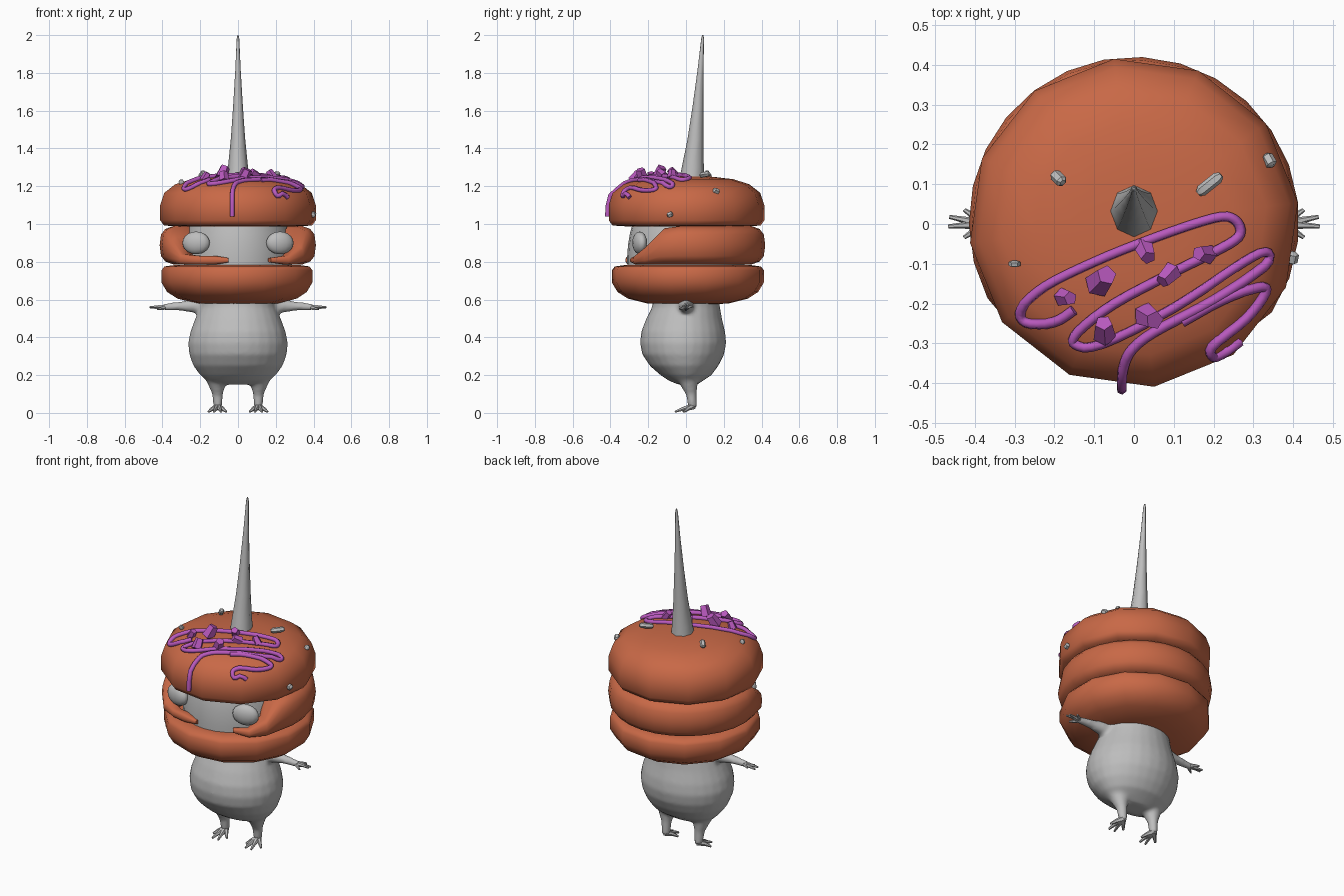
import bpy, bmesh, math, random
from mathutils import Vector, Matrix
from mathutils.bvhtree import BVHTree
from mathutils.geometry import interpolate_bezier

if "Cube" in bpy.data.objects:
    bpy.data.objects.remove(bpy.data.objects["Cube"])

random.seed(4)


def material(name, colour):
    m = bpy.data.materials.new(name)
    m.diffuse_color = (*colour, 1)
    m.use_nodes = True
    m.node_tree.nodes["Principled BSDF"].inputs["Base Color"].default_value = m.diffuse_color
    return m


BUN = material("baked_orange", (0.58, 0.14, 0.062))
GREY = material("light_grey", (0.51, 0.51, 0.51))
ICING = material("purple_icing", (0.48, 0.10, 0.51))


def finish(name, bm, mat, angle=50):
    """Turn a bmesh into an object; angle 0 keeps it faceted."""
    bmesh.ops.recalc_face_normals(bm, faces=bm.faces)
    me = bpy.data.meshes.new(name)
    bm.to_mesh(me)
    bm.free()
    me.materials.append(mat)
    if angle:
        me.shade_smooth()
        me.set_sharp_from_angle(angle=math.radians(angle))
    ob = bpy.data.objects.new(name, me)
    bpy.context.collection.objects.link(ob)
    return ob


def skin(bm, rings):
    """Bridge a list of point loops and cap both ends."""
    loops = [[bm.verts.new(p) for p in ring] for ring in rings]
    n = len(loops[0])
    for a, b in zip(loops, loops[1:]):
        for i in range(n):
            j = (i + 1) % n
            bm.faces.new((a[i], a[j], b[j], b[i]))
    bm.faces.new(loops[0][::-1])
    bm.faces.new(loops[-1])


def stack(bm, levels, n, turn=0):
    """Oval rings from (z, x radius, y radius, y centre)."""
    angles = [math.radians(turn) + math.tau * i / n for i in range(n)]
    skin(bm, [[(rx * math.cos(a), cy + ry * math.sin(a), z) for a in angles]
              for z, rx, ry, cy in levels])


def limb(bm, pts, radii, n=8):
    """Tapered tube along a nearly straight path."""
    pts = [Vector(p) for p in pts]
    q = (pts[-1] - pts[0]).to_track_quat('Z', 'Y')
    skin(bm, [[p + q @ Vector((r * math.cos(math.tau * i / n),
                               r * math.sin(math.tau * i / n), 0)) for i in range(n)]
              for p, r in zip(pts, radii)])


def smooth01(t):
    t = max(0, min(1, t))
    return t * t * (3 - 2 * t)


# Body with arms and legs fused into one skin
bm = bmesh.new()
stack(bm, [(.15, .10, .05, .01), (.17, .165, .09, 0), (.20, .20, .135, 0),
           (.25, .237, .182, -.01), (.31, .258, .217, -.015), (.37, .264, .228, -.015),
           (.43, .252, .222, -.015), (.50, .226, .20, -.01), (.56, .203, .18, 0),
           (.63, .20, .17, 0)], 28)
for s in (-1, 1):
    limb(bm, [(s * .12, 0, .24), (s * .112, .015, .16), (s * .108, .028, .10),
              (s * .107, .035, .025)], [.085, .05, .029, .023], 12)
    limb(bm, [(s * .14, 0, .565), (s * .22, 0, .567), (s * .30, 0, .565),
              (s * .40, 0, .56)], [.055, .04, .025, .018], 12)
body = finish("body", bm, GREY)
mod = body.modifiers.new("fuse", 'REMESH')
mod.mode = 'VOXEL'
mod.voxel_size = .011
mod.use_smooth_shade = True
mod = body.modifiers.new("soften", 'SMOOTH')
mod.factor = .5
mod.iterations = 5

# Hands and feet
for s, side in ((-1, "left"), (1, "right")):
    bm = bmesh.new()
    for dx, dy, dz in ((.035, .036, 0), (.072, .018, -.004), (.075, -.006, 0), (.035, -.034, -.01)):
        limb(bm, [(s * .385, 0, .56), (s * (.385 + dx * .6), dy * .6, .562 + dz),
                  (s * (.392 + dx), dy, .56 + dz)], [.015, .008, .005], 6)
    finish(side + "_hand", bm, GREY)
    bm = bmesh.new()
    for dx, y in ((-.045, -.015), (-.018, -.058), (.02, -.058), (.05, -.01)):
        limb(bm, [(s * .107, .038, .035), (s * (.107 + dx * .55), .03 + (y - .03) * .5, .022),
                  (s * (.107 + dx), y, .006)], [.018, .011, .006], 6)
    finish(side + "_foot", bm, GREY)

# Head held between the buns, with two disc eyes
bm = bmesh.new()
stack(bm, [(.76, .285, .31, 0), (.82, .287, .312, 0), (.89, .283, .307, 0),
           (.95, .272, .297, 0), (1.01, .255, .28, 0)], 28)
finish("head", bm, GREY)
for s, side in ((-1, "left"), (1, "right")):
    bm = bmesh.new()
    bmesh.ops.create_uvsphere(bm, u_segments=16, v_segments=10, radius=1)
    bm.transform(Matrix.Translation((s * .222, -.245, .90)) @ Matrix.Rotation(s * .25, 4, 'Z')
                 @ Matrix.Diagonal((.075, .036, .06, 1)))
    finish(side + "_eye", bm, GREY)

# Bottom bun
bm = bmesh.new()
stack(bm, [(z, r, r, .01) for z, r in
           ((.572, .10), (.58, .22), (.605, .32), (.64, .375), (.69, .405),
            (.755, .405), (.775, .39), (.782, .34))], 13, 97)
finish("bottom_bun", bm, BUN, 60)

# Middle bun: open at the front, with two thin ends curling round
bm = bmesh.new()
rings = []
STEPS = 24
for i in range(STEPS + 1):
    deg = 30 + 321 * i / STEPS
    d = min(deg, 360 - deg)
    full = smooth01((d - 45) / 30)
    top = .832 + .158 * full
    outer = .345 + .07 * smooth01((d - 15) / 45)
    inner = (outer - .06) * (1 - full) + .2 * full
    k = .5 if i in (0, STEPS) else 1
    rc, rr = (outer + inner) / 2, (outer - inner) / 2 * k
    zc, zr = (.785 + top) / 2, (top - .785) / 2 * k
    a = math.radians(deg)
    ring = []
    for j in range(14):
        c, s = math.cos(math.tau * j / 14), math.sin(math.tau * j / 14)
        r = rc + rr * math.copysign(abs(c) ** .7, c)
        ring.append((r * math.sin(a), .005 - r * math.cos(a),
                     zc + zr * math.copysign(abs(s) ** .7, s)))
    rings.append(ring)
skin(bm, rings)
finish("middle_bun", bm, BUN, 60)

# Top bun
bm = bmesh.new()
stack(bm, [(z, r, r, .003) for z, r in
           ((.988, .33), (.992, .395), (1.02, .415), (1.10, .415), (1.165, .393),
            (1.21, .335), (1.237, .25), (1.25, .14), (1.253, .05))], 12, 7)
bmesh.ops.recalc_face_normals(bm, faces=bm.faces)
surface = BVHTree.FromBMesh(bm)
finish("top_bun", bm, BUN, 60)


def on_bun(x, y):
    hit, normal, *_ = surface.ray_cast(Vector((x, y, 3)), Vector((0, 0, -1)))
    return (hit, normal) if hit else (Vector((x, y, 1.1)), Vector((x, y, 0)).normalized())


# Horn
bm = bmesh.new()
skin(bm, [[(r * math.cos(math.tau * i / 8), cy + r * 1.1 * math.sin(math.tau * i / 8), z)
           for i in range(8)]
          for z, cy, r in ((1.22, .03, .063), (1.30, .036, .053), (1.45, .05, .038),
                           (1.62, .063, .026), (1.82, .077, .014), (1.98, .088, .007),
                           (2.0, .089, .003))])
finish("horn", bm, GREY, 60)


# Icing strands laid over the top bun
def icing(name, pts, tail=()):
    pts = [Vector((*p, 0)) for p in pts]
    path = []
    for i in range(len(pts) - 1):
        p0, p1, p2, p3 = (pts[max(0, min(len(pts) - 1, i + o))] for o in (-1, 0, 1, 2))
        seg = interpolate_bezier(p1, p1 + (p2 - p0) / 6, p2 - (p3 - p1) / 6, p2, 5)
        path += seg[:-1] if i < len(pts) - 2 else seg
    path = [h + n * .006 for h, n in (on_bun(p.x, p.y) for p in path)]
    path += [Vector(p) for p in tail]
    cu = bpy.data.curves.new(name, 'CURVE')
    cu.dimensions = '3D'
    cu.bevel_depth = .013
    cu.bevel_resolution = 1
    cu.use_fill_caps = True
    sp = cu.splines.new('POLY')
    sp.points.add(len(path) - 1)
    for pt, p in zip(sp.points, path):
        pt.co = (*p, 1)
    sp.use_smooth = True
    cu.materials.append(ICING)
    ob = bpy.data.objects.new(name, cu)
    bpy.context.collection.objects.link(ob)


icing("icing_zigzag", [
    (-.15, -.215), (-.20, -.245), (-.27, -.245), (-.28, -.21), (-.22, -.155), (-.10, -.095),
    (.05, -.035), (.20, .015), (.25, .012), (.265, -.025), (.22, -.06), (.10, -.12),
    (-.05, -.20), (-.14, -.27), (-.145, -.30), (-.08, -.30), (.10, -.21), (.25, -.11),
    (.325, -.07), (.325, -.105), (.20, -.19), (.05, -.27), (-.01, -.32), (-.028, -.365)],
    [(-.031, -.40, 1.15), (-.031, -.412, 1.10), (-.031, -.416, 1.04)])
icing("icing_curl", [(.12, -.245), (.22, -.19), (.31, -.157), (.328, -.17), (.28, -.235),
                     (.195, -.305), (.205, -.33), (.26, -.295)])

# Candy chunks: tapered five-sided blocks
for x, y, size in ((-.17, -.185, .024), (-.08, -.14, .035), (.03, -.07, .026), (.085, -.13, .025),
                   (.175, -.075, .025), (-.075, -.265, .03), (.04, -.235, .032)):
    bm = bmesh.new()
    bmesh.ops.create_cone(bm, cap_ends=True, segments=5, radius1=size, radius2=size * .75,
                          depth=size * 1.9)
    hit, normal = on_bun(x, y)
    spin = Matrix.Rotation(random.uniform(0, 6), 4, 'Z') @ Matrix.Rotation(random.uniform(.4, 1.2), 4, 'X')
    bm.transform(Matrix.Translation(hit + Vector((0, 0, size * .75))) @ spin)
    finish("candy_chunk", bm, ICING, 0)

# Grey sprinkles: (centre, direction, length)
for p, d, length in (((-.19, .115, 1.262), (.5, -.5, .7), .045), ((.19, .10, 1.262), (1, .8, .15), .075),
                     ((.34, .16, 1.175), (.4, -.7, .3), .035), ((.398, -.085, 1.05), (.2, 1, .4), .03),
                     ((-.30, -.10, 1.222), (0, 1, .2), .014)):
    p, d = Vector(p), Vector(d).normalized()
    bm = bmesh.new()
    limb(bm, [p + d * length * t for t in (-.5, -.35, .35, .5)], [.008, .015, .015, .008], 6)
    finish("sprinkle", bm, GREY, 40)
